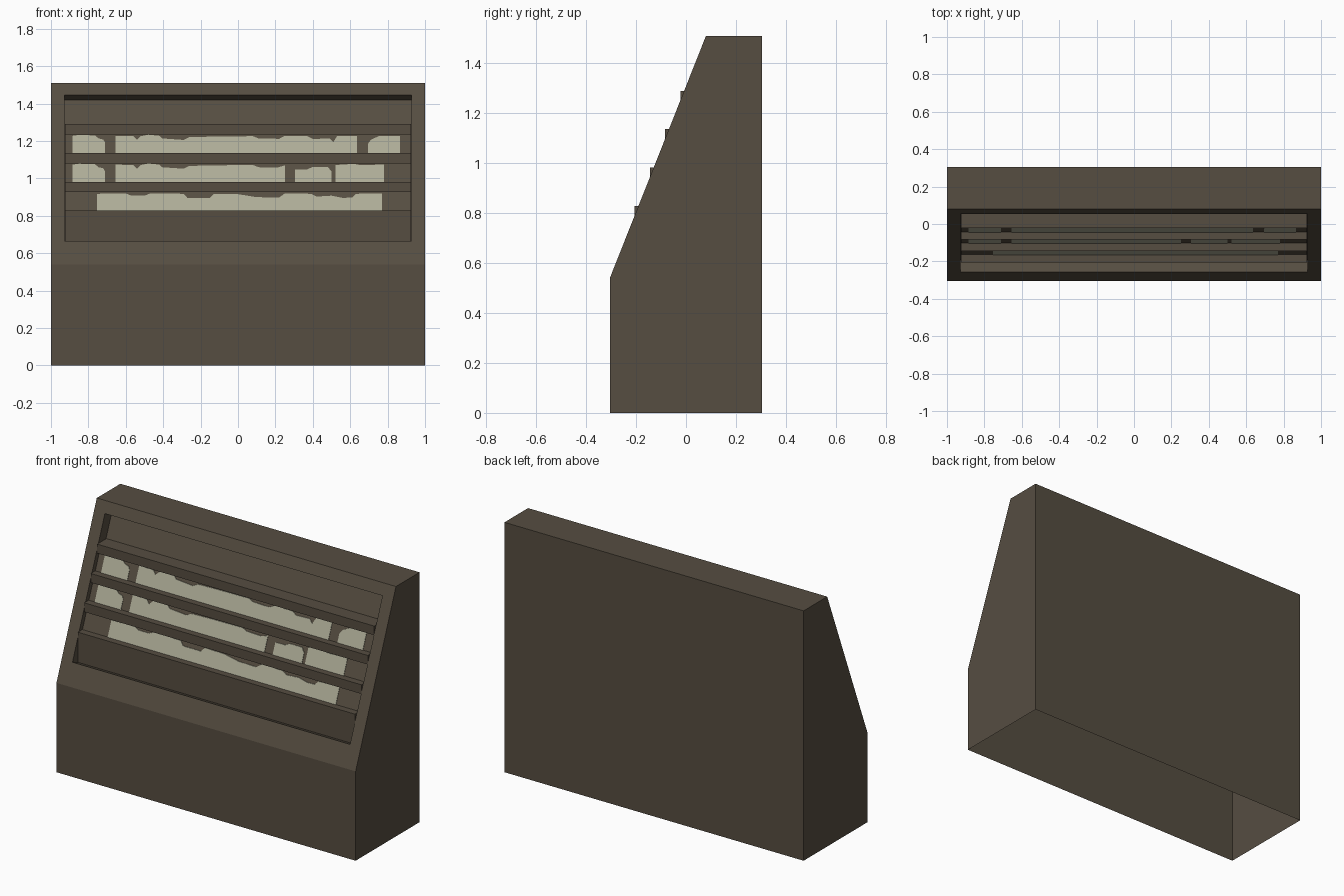
import bpy, bmesh

if "Cube" in bpy.data.objects:
    bpy.data.objects.remove(bpy.data.objects["Cube"])


def material(name, rgb):
    m = bpy.data.materials.new(name)
    m.diffuse_color = (*rgb, 1)
    m.use_nodes = True
    m.node_tree.nodes["Principled BSDF"].inputs["Base Color"].default_value = m.diffuse_color
    return m


BROWN = material("dark brown", (0.093, 0.075, 0.053))
PALE = material("pale sage", (0.42, 0.415, 0.31))

RUN = 0.385 / 0.97          # y per z on the sloping front
DEEP, CARD = 0.073, 0.027   # horizontal depth of recess back and of row backings


def slope(z):
    return -0.305 + (z - 0.54) * RUN


def finish(bm, name, mat):
    bmesh.ops.recalc_face_normals(bm, faces=bm.faces)
    me = bpy.data.meshes.new(name)
    bm.to_mesh(me)
    bm.free()
    me.materials.append(mat)
    ob = bpy.data.objects.new(name, me)
    bpy.context.collection.objects.link(ob)


def extruded(name, points, vec, mat):
    bm = bmesh.new()
    f = bm.faces.new([bm.verts.new(p) for p in points])
    r = bmesh.ops.extrude_face_region(bm, geom=[f], use_keep_orig=True)
    vs = [v for v in r["geom"] if isinstance(v, bmesh.types.BMVert)]
    bmesh.ops.translate(bm, verts=vs, vec=vec)
    finish(bm, name, mat)


def prism(name, profile, half):
    extruded(name, [(-half, y, z) for y, z in profile], (2 * half, 0, 0), BROWN)


# cabinet shell, open underneath, with a recess in the sloping front
bm = bmesh.new()
profile = [(-0.305, 0), (-0.305, 0.54), (0.08, 1.51), (0.305, 1.51), (0.305, 0)]
L = [bm.verts.new((-1, y, z)) for y, z in profile]
R = [bm.verts.new((1, y, z)) for y, z in profile]
bm.faces.new(L)
bm.faces.new(R[::-1])
for i in (0, 2, 3):
    bm.faces.new((L[i], R[i], R[i + 1], L[i + 1]))
outer = [L[1], R[1], R[2], L[2]]
corners = [(-0.928, 0.665), (0.928, 0.665), (0.928, 1.445), (-0.928, 1.445)]
rim = [bm.verts.new((x, slope(z), z)) for x, z in corners]
back = [bm.verts.new((x, slope(z) + 0.063, z - 0.025)) for x, z in corners]
for i in range(4):
    j = (i + 1) % 4
    bm.faces.new((outer[i], outer[j], rim[j], rim[i]))
    bm.faces.new((rim[i], rim[j], back[j], back[i]))
bm.faces.new(back)
finish(bm, "cabinet", BROWN)

# stepped shelves and the sloping backing between them
tops = [1.29 - 0.154 * k for k in range(4)]
for k, zt in enumerate(tops):
    front = -0.022 - 0.0613 * k
    zb = zt - 0.055 if k < 3 else 0.646
    prism(f"shelf_{k + 1}", [(front, zb), (front, zt), (slope(zt) + DEEP, zt),
                             (max(slope(zb) + DEEP, front + 0.01), zb)], 0.926)
    if k < 3:
        zn = tops[k + 1]
        prism(f"row_backing_{k + 1}",
              [(slope(zn) + CARD, zn), (slope(zb) + CARD, zb),
               (slope(zb) + DEEP, zb), (slope(zn) + DEEP, zn)], 0.925)

# pale ragged-topped inserts: (x, height above shelf) along the top edge
block = [(-0.885, .092), (-0.85, .097), (-0.765, .094), (-0.745, .078), (-0.72, .072), (-0.71, .055)]
start = [(-0.655, .092), (-0.56, .09), (-0.54, .07), (-0.52, .09), (-0.48, .098),
         (-0.42, .092), (-0.405, .078), (-0.29, .07), (-0.26, .085)]
rows = [
    [block,
     start + [(-0.12, .088), (0.08, .09), (0.11, .078), (0.22, .076), (0.25, .092),
              (0.37, .09), (0.4, .075), (0.49, .078), (0.51, .058), (0.53, .092), (0.635, .092)],
     [(0.695, .05), (0.71, .07), (0.755, .092), (0.865, .092)]],
    [block,
     start + [(-0.12, .088), (0.08, .09), (0.11, .078), (0.21, .076), (0.25, .088)],
     [(0.305, .065), (0.37, .067), (0.4, .08), (0.48, .08), (0.5, .055)],
     [(0.52, .09), (0.62, .096), (0.65, .09), (0.78, .092)]],
    [[(-0.755, .09), (-0.6, .092), (-0.57, .08), (-0.5, .08), (-0.47, .092), (-0.29, .09),
      (-0.27, .067), (-0.15, .067), (-0.13, .09), (0.0, .088), (0.1, .072), (0.22, .07),
      (0.25, .092), (0.39, .09), (0.42, .075), (0.5, .08), (0.56, .068), (0.61, .07),
      (0.63, .09), (0.77, .092)]],
]
for k, row in enumerate(rows):
    z0 = tops[k + 1]
    for n, top in enumerate(row):
        outline = [(top[0][0], 0)] + top + [(top[-1][0], 0)]
        extruded(f"insert_{k + 1}_{n + 1}",
                 [(x, slope(z0 + h) + CARD, z0 + h) for x, h in outline],
                 (0, -0.003, 0), PALE)
